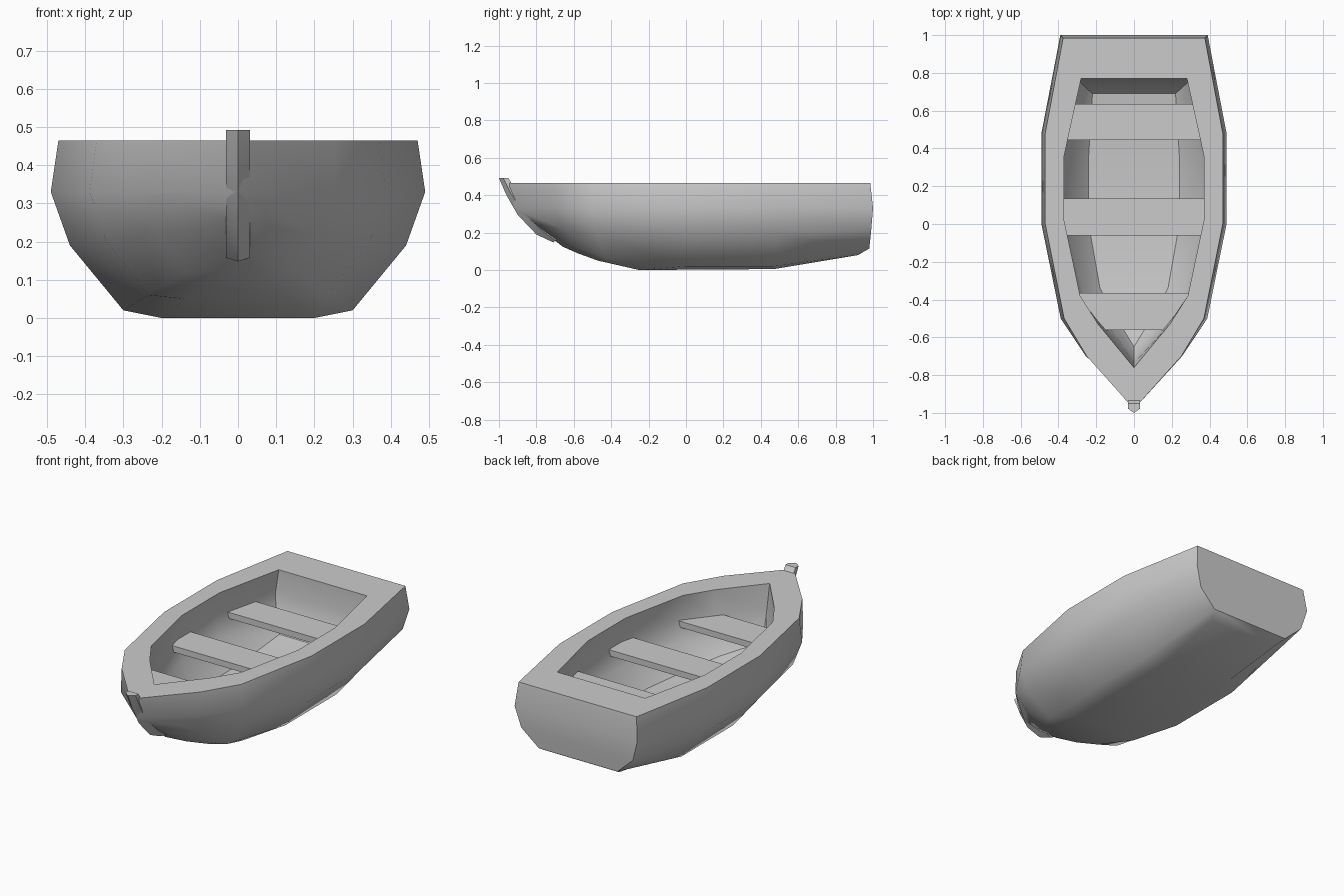
import bpy, bmesh

if "Cube" in bpy.data.objects:
    bpy.data.objects.remove(bpy.data.objects["Cube"])


def make(name, verts, faces, smooth=None):
    me = bpy.data.meshes.new(name)
    me.from_pydata(verts, [], faces)
    bm = bmesh.new()
    bm.from_mesh(me)
    bmesh.ops.remove_doubles(bm, verts=bm.verts, dist=1e-5)
    bmesh.ops.recalc_face_normals(bm, faces=bm.faces)
    bm.to_mesh(me)
    bm.free()
    ob = bpy.data.objects.new(name, me)
    bpy.context.collection.objects.link(ob)
    if smooth:
        bpy.ops.object.select_all(action='DESELECT')
        ob.select_set(True)
        bpy.context.view_layer.objects.active = ob
        bpy.ops.object.shade_smooth_by_angle(angle=smooth)
    return ob


def level(xs, ys, zs):
    """Closed ring: starboard side stern to bow, then port side back."""
    if not isinstance(zs, (list, tuple)):
        zs = [zs] * len(xs)
    half = list(zip(xs, ys, zs))
    return half + [(-x, y, z) for x, y, z in half[-2::-1]]


# Hull: outer skin from the bottom up, over the rim, then down the inside to the floor
rings = [
    level([.22, .20, .20, .14, .08, 0], [.92, .47, -.25, -.47, -.58, -.66],
          [.08, .005, 0, .05, .09, .125]),
    level([.25, .30, .30, .235, .14, 0], [.98, .47, 0, -.43, -.59, -.73],
          [.115, .02, .02, .06, .12, .18]),
    level([.355, .44, .44, .345, .21, 0], [.99, .48, 0, -.48, -.66, -.83], [.21, .19, .19, .20, .22, .25]),
    level([.39, .49, .49, .388, .255, 0], [1.0, .48, 0, -.50, -.70, -.92], .33),
    level([.375, .47, .47, .37, .25, 0], [.985, .48, 0, -.50, -.70, -.98], .465),
    level([.28, .37, .37, .285, .19, 0], [.77, .36, .02, -.38, -.53, -.76], .465),
    level([.30, .40, .40, .30, .19, 0], [.77, .36, .02, -.38, -.52, -.735], .33),
    level([.28, .36, .36, .27, .16, 0], [.745, .36, .0, -.37, -.50, -.71], .21),
    level([.22, .24, .24, .18, .11, 0], [.69, .36, 0, -.34, -.47, -.65],
          [.14, .09, .09, .10, .13, .16]),
]
n = len(rings[0])
verts = [v for r in rings for v in r]
faces = [(k * n + i, k * n + (i + 1) % n, (k + 1) * n + (i + 1) % n, (k + 1) * n + i)
         for k in range(len(rings) - 1) for i in range(n)]
for base in (0, (len(rings) - 1) * n):          # hull bottom and inner floor
    for i in range(n // 2):
        f = [base + i, base + i + 1, base + n - 2 - i, base + n - 1 - i]
        faces.append(tuple(dict.fromkeys(f)))
make("hull", verts, faces, 0.7)


# Seats: planks whose ends are buried in the hull sides
def seat(name, y0, x0, y1, x1, top=.32, thick=.035):
    v = [(s * x, y, z) for z in (top - thick, top)
         for s, x, y in ((-1, x0, y0), (1, x0, y0), (1, x1, y1), (-1, x1, y1))]
    make(name, v, [(0, 1, 2, 3), (4, 5, 6, 7)] +
         [(i, (i + 1) % 4, 4 + (i + 1) % 4, 4 + i) for i in range(4)])


seat("aft_seat", .445, .41, .635, .36)
seat("middle_seat", -.06, .41, .135, .42)
seat("bow_seat", -.56, .20, -.365, .325)

# Stem post: wedge-fronted bar following the curve of the bow
path = [(-1.0, .492), (-.96, .40), (-.90, .295), (-.80, .19), (-.71, .148)]
back = [(-.95, .492), (-.90, .41), (-.83, .32), (-.74, .24), (-.68, .17)]
sv = []
for (y, z), (by, bz) in zip(path, back):
    my, mz = y + (by - y) * .45, z + (bz - z) * .45
    sv += [(0, y, z), (.032, my, mz), (.032, by, bz), (-.032, by, bz), (-.032, my, mz)]
sf = [(k * 5 + i, k * 5 + (i + 1) % 5, k * 5 + 5 + (i + 1) % 5, k * 5 + 5 + i)
      for k in range(4) for i in range(5)]
make("stem_post", sv, sf + [(0, 1, 2, 3, 4), (20, 21, 22, 23, 24)], 0.5)
